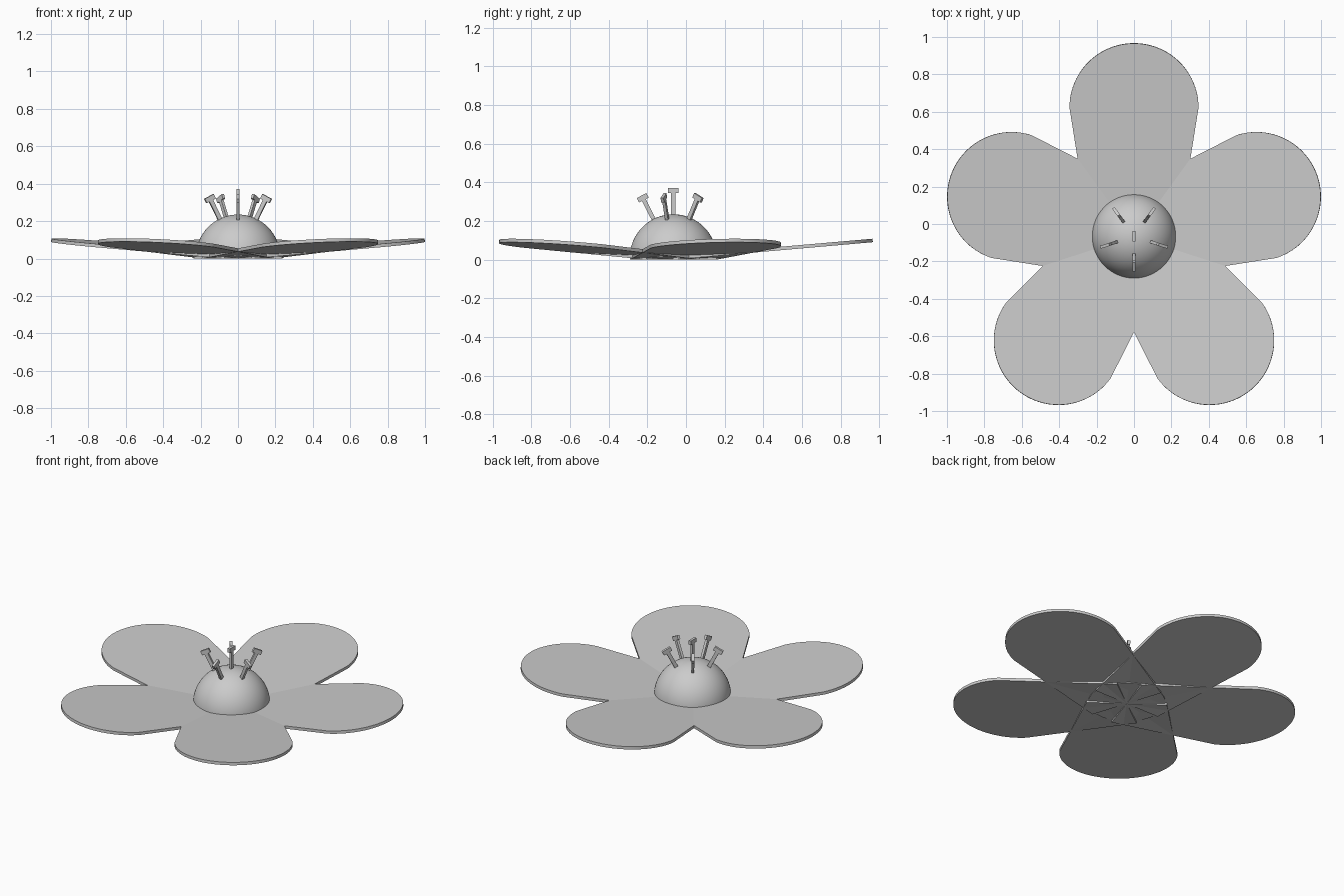
import bpy, bmesh
from math import sin, cos, pi, radians
from mathutils import Matrix, Vector

cube = bpy.data.objects.get("Cube")
if cube:
    bpy.data.objects.remove(cube, do_unlink=True)

CENTRE = Vector((0, -0.066, 0))
DOME_Z = 0.01

grey = bpy.data.materials.new("plain grey")
grey.use_nodes = True
colour = (0.6, 0.6, 0.6, 1)
grey.diffuse_color = colour
grey.node_tree.nodes["Principled BSDF"].inputs["Base Color"].default_value = colour


def add_object(name, bm, matrix):
    bmesh.ops.recalc_face_normals(bm, faces=bm.faces)
    mesh = bpy.data.meshes.new(name)
    bm.to_mesh(mesh)
    bm.free()
    mesh.materials.append(grey)
    obj = bpy.data.objects.new(name, mesh)
    bpy.context.collection.objects.link(obj)
    obj.matrix_world = matrix
    bpy.ops.object.select_all(action='DESELECT')
    obj.select_set(True)
    bpy.context.view_layer.objects.active = obj
    bpy.ops.object.shade_smooth_by_angle(angle=radians(30))
    return obj


def extruded(points, depth):
    """Solid from a closed outline, pushed along depth."""
    bm = bmesh.new()
    face = bm.faces.new([bm.verts.new(p) for p in points])
    new = bmesh.ops.extrude_face_region(bm, geom=[face])["geom"]
    bmesh.ops.translate(bm, vec=depth, verts=[v for v in new if isinstance(v, bmesh.types.BMVert)])
    return bm


# Petals: tapered blade with a round tip, tilted up from the middle
REACH, RADIUS, BASE, THICK = 0.692, 0.345, 0.235, 0.018
outline = [(0, -BASE, 0)]
outline += [(REACH + RADIUS * cos(a), RADIUS * sin(a), 0)
            for a in (-pi / 2 + pi * i / 48 for i in range(49))]
outline.append((0, BASE, 0))
for k in range(5):
    turn = Matrix.Rotation(pi / 2 + k * 2 * pi / 5, 4, 'Z')
    tilt = Matrix.Rotation(-radians(5), 4, 'Y')
    add_object(f"petal_{k + 1}", extruded(outline, (0, 0, THICK)),
               Matrix.Translation(CENTRE) @ turn @ tilt)

# Domed flower centre
hub = Matrix.Translation(CENTRE + Vector((0, 0, DOME_Z)))
bm = bmesh.new()
bmesh.ops.create_uvsphere(bm, u_segments=64, v_segments=32, radius=0.225)
bmesh.ops.bisect_plane(bm, geom=bm.verts[:] + bm.edges[:] + bm.faces[:], dist=1e-5,
                       plane_co=(0, 0, 0), plane_no=(0, 0, 1), clear_inner=True)
bmesh.ops.holes_fill(bm, edges=[e for e in bm.edges if e.is_boundary])
add_object("flower_centre", bm, hub)

# Stamens: flat T shapes pointing out of the dome
STEM, HEAD, DEPTH = 0.011, 0.028, 0.016
LOW, NECK, TOP = 0.19, 0.335, 0.361
right = [(STEM, LOW), (STEM, NECK), (HEAD, NECK), (HEAD, TOP)]
tee = [(x, -DEPTH / 2, z) for x, z in right + [(-x, z) for x, z in reversed(right)]]


def stamen(name, angle, lean):
    aim = Matrix.Rotation(angle, 4, 'Z') @ Matrix.Rotation(lean, 4, 'Y')
    add_object(name, extruded(tee, (0, DEPTH, 0)), hub @ aim)


stamen("middle_stamen", pi / 2, 0)
for k in range(5):
    stamen(f"outer_stamen_{k + 1}", -pi / 2 + k * 2 * pi / 5, radians(27))
